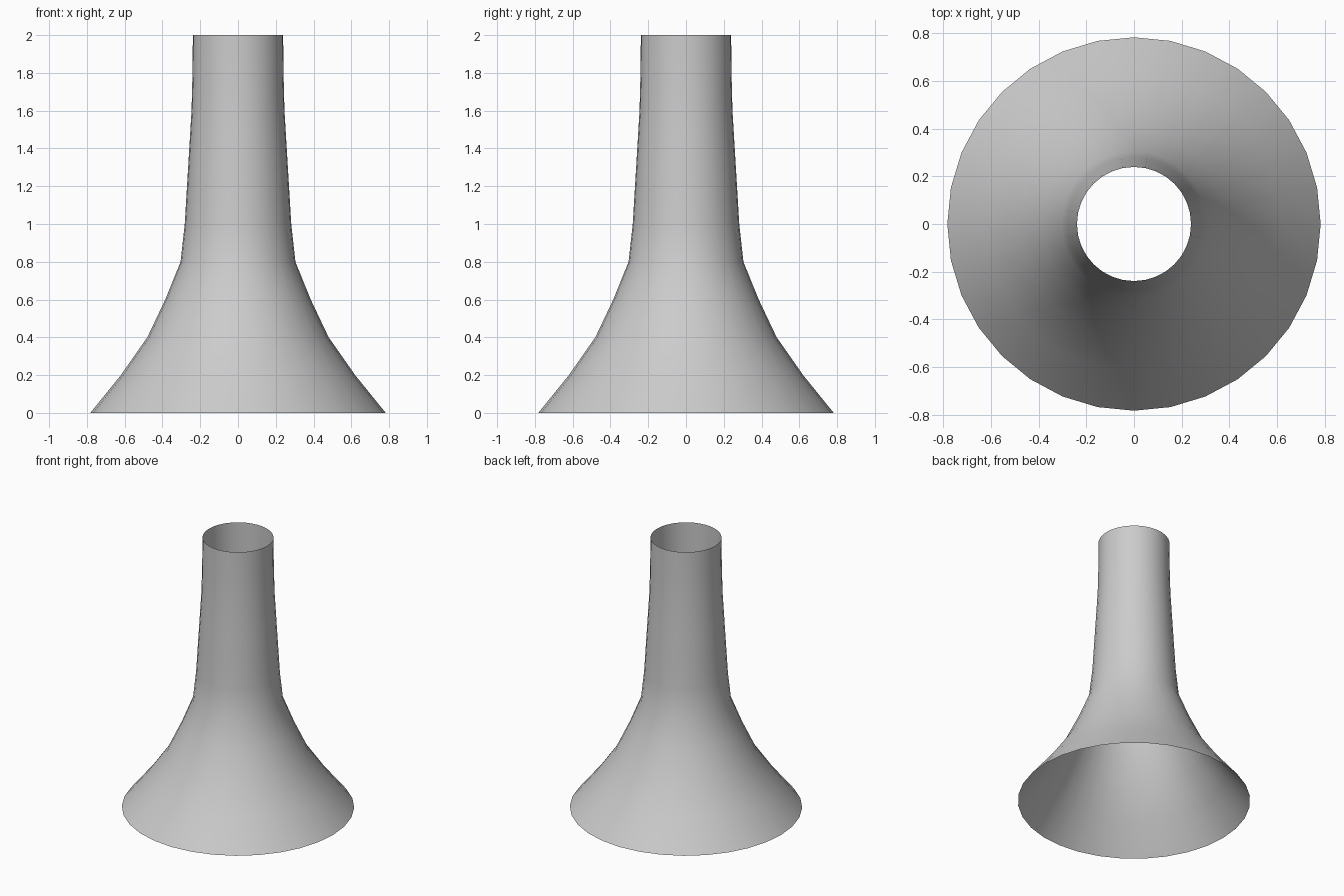
import bpy, bmesh, math

if "Cube" in bpy.data.objects:
    bpy.data.objects.remove(bpy.data.objects["Cube"])

SIDES = 32
# Flared profile: radius at each evenly spaced height
RADII = [0.782, 0.62, 0.48, 0.385, 0.304, 0.282, 0.27, 0.258, 0.246, 0.241, 0.239]
STEP = 0.2

# Open-ended flared tube, lofted ring by ring
bm = bmesh.new()
rings = []
for level, r in enumerate(RADII):
    rings.append([bm.verts.new((r * math.cos(math.tau * i / SIDES),
                                r * math.sin(math.tau * i / SIDES),
                                level * STEP)) for i in range(SIDES)])
for low, high in zip(rings, rings[1:]):
    for i in range(SIDES):
        j = (i + 1) % SIDES
        face = bm.faces.new((low[i], low[j], high[j], high[i]))
        face.smooth = True

mesh = bpy.data.meshes.new("flared_tube")
bm.to_mesh(mesh)
bm.free()
tube = bpy.data.objects.new("flared_tube", mesh)
bpy.context.collection.objects.link(tube)
